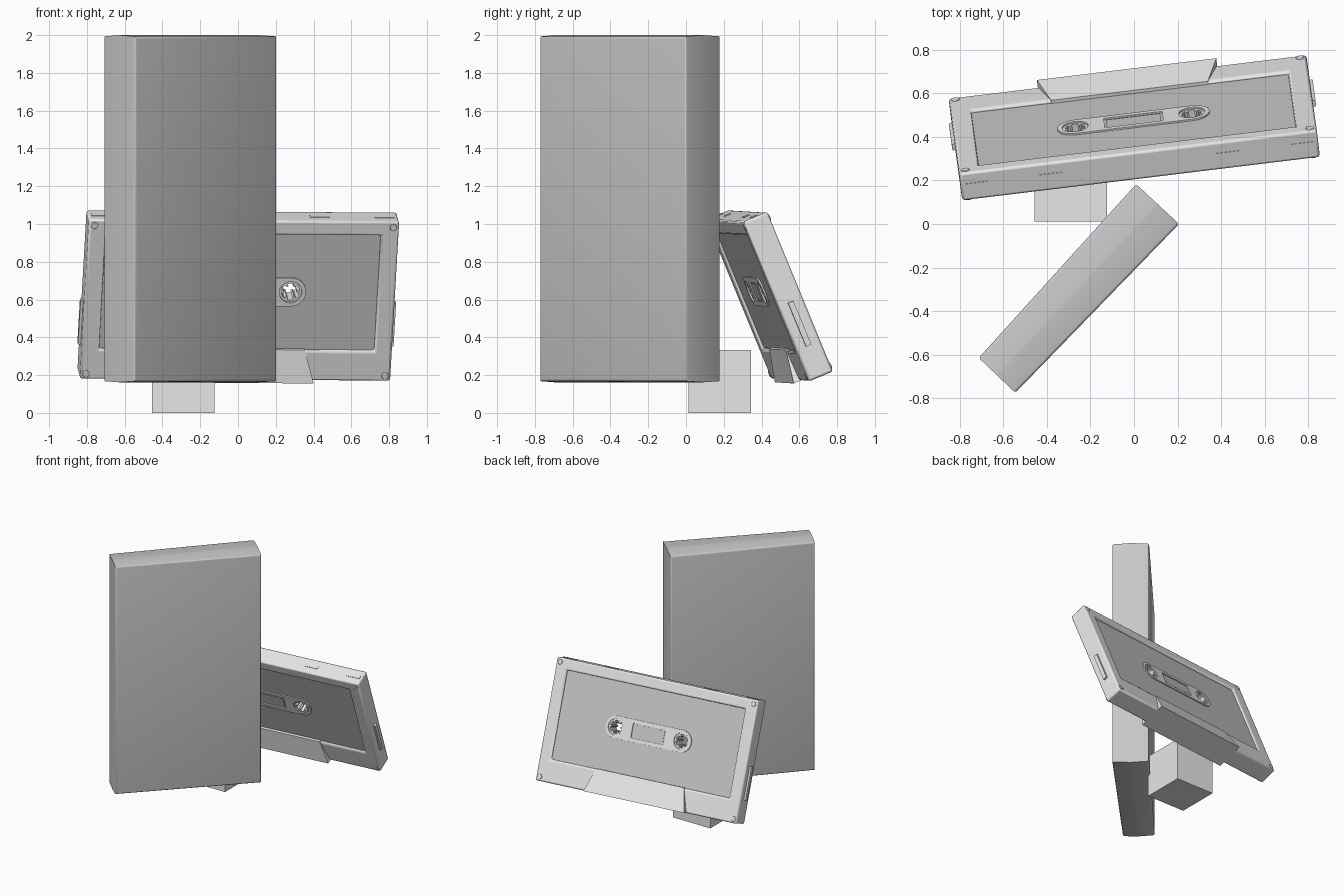
import bpy, bmesh, math
from mathutils import Matrix, Vector

if "Cube" in bpy.data.objects:
    bpy.data.objects.remove(bpy.data.objects["Cube"])


def material(name, g):
    m = bpy.data.materials.new(name)
    m.diffuse_color = (g, g, g, 1)
    m.use_nodes = True
    m.node_tree.nodes["Principled BSDF"].inputs["Base Color"].default_value = m.diffuse_color
    return m


LIGHT = material("light grey", 0.8)
MID = material("mid grey", 0.58)

# Leaning cassette frame: X = width, Y = height, Z = towards the front
u = Vector((0.9927, 0.1207, -0.007)).normalized()
f = u.cross(Vector((0.054, -0.38, 0.923))).normalized()
v = f.cross(u)
TAPE = Matrix((u, v, f)).transposed().to_4x4()
TAPE.translation = (0.0015, 0.442, 0.621)
W, H, T = 1.655, 0.915, 0.138        # cassette size
PV, PW, PH = 0.046, 1.467, 0.66      # label panel centre height and size
CORE = T - 0.032                     # thickness between the two labels
HUB = 0.27


def finish(name, bm, mat, frame=None, bevel=0):
    bmesh.ops.recalc_face_normals(bm, faces=bm.faces)
    me = bpy.data.meshes.new(name)
    bm.to_mesh(me)
    bm.free()
    me.materials.append(mat)
    ob = bpy.data.objects.new(name, me)
    bpy.context.collection.objects.link(ob)
    if frame:
        ob.matrix_world = frame
    if bevel:
        b = ob.modifiers.new("bevel", 'BEVEL')
        b.width, b.segments = bevel, 2
        b.limit_method, b.angle_limit = 'ANGLE', math.radians(50)
    bpy.ops.object.select_all(action='DESELECT')
    ob.select_set(True)
    bpy.context.view_layer.objects.active = ob
    bpy.ops.object.shade_smooth_by_angle(angle=math.radians(35))
    return ob


def box(name, centre, size, mat, frame=None, bevel=0):
    bm = bmesh.new()
    bmesh.ops.create_cube(bm, size=1, matrix=Matrix.Translation(centre) @ Matrix.Diagonal((*size, 1)))
    return finish(name, bm, mat, frame, bevel)


def rect(cy, w, h):
    return [(-w / 2, cy - h / 2), (w / 2, cy - h / 2), (w / 2, cy + h / 2), (-w / 2, cy + h / 2)]


def circle(cx, cy, r, n=32):
    return [(cx + r * math.cos(2 * math.pi * i / n), cy + r * math.sin(2 * math.pi * i / n)) for i in range(n)]


def plate(name, loops, depth, mat, bevel=0):
    """Extruded flat outline; loops after the first are holes."""
    cu = bpy.data.curves.new(name, 'CURVE')
    cu.dimensions, cu.fill_mode, cu.extrude = '2D', 'BOTH', depth / 2
    for pts in loops:
        s = cu.splines.new('POLY')
        s.points.add(len(pts) - 1)
        for p, q in zip(s.points, pts):
            p.co = (q[0], q[1], 0, 1)
        s.use_cyclic_u = True
    tmp = bpy.data.objects.new("outline", cu)
    bpy.context.collection.objects.link(tmp)
    dg = bpy.context.evaluated_depsgraph_get()
    me = bpy.data.meshes.new_from_object(tmp.evaluated_get(dg))
    bpy.data.objects.remove(tmp)
    bm = bmesh.new()
    bm.from_mesh(me)
    bpy.data.meshes.remove(me)
    for face in bm.faces:
        face.material_index = 0
    bmesh.ops.remove_doubles(bm, verts=bm.verts, dist=0.0002)
    return finish(name, bm, mat, TAPE, bevel)


# Cassette shell and recessed label core
plate("cassette_shell", [rect(0, W, H), rect(PV, PW, PH)], T, LIGHT, 0.012)
hub_holes = [circle(s * HUB, PV, 0.06) for s in (-1, 1)]
plate("label_panels", [rect(PV, PW + 0.002, PH + 0.002)] + hub_holes, CORE, MID)

# Stadium surround with hub holes and window opening
stadium = []
for s in (1, -1):
    for i in range(17):
        a = math.pi * (i / 16 - 0.5) + (0 if s > 0 else math.pi)
        stadium.append((s * HUB + 0.082 * math.cos(a), PV + 0.082 * math.sin(a)))
plate("hub_surround", [stadium, rect(PV, 0.27, 0.11)] + hub_holes, CORE + 0.016, LIGHT, 0.003)
box("window", (0, PV, 0), (0.25, 0.09, CORE + 0.006), MID, TAPE)

# Toothed hubs
for s, side in ((-1, "left"), (1, "right")):
    inner = []
    for k in range(6):
        for d, r in ((-8, 0.034), (8, 0.034), (10, 0.048), (20, 0.048), (30, 0.048), (40, 0.048), (50, 0.048)):
            a = math.radians(60 * k + d)
            inner.append((s * HUB + r * math.cos(a), PV + r * math.sin(a)))
    plate(side + "_hub", [circle(s * HUB, PV, 0.0605), inner], CORE, LIGHT)

# Wedge-shaped head housing on both faces
for s, side in ((1, "front"), (-1, "back")):
    bm = bmesh.new()
    y0, y1, z0 = PV - PH / 2 + 0.004, -H / 2, s * (T / 2 - 0.02)
    z1, z2 = s * T / 2, s * (T / 2 + 0.035)
    pts = [(x * sx, y, z) for x, y, z in
           ((0.362, y0, z0), (0.362, y0, z1), (0.415, y1, z2), (0.415, y1, z0)) for sx in (-1, 1)]
    vs = [bm.verts.new(p) for p in pts]
    L, R = vs[0::2], vs[1::2]
    bm.faces.new(L)
    bm.faces.new(R)
    for i in range(4):
        j = (i + 1) % 4
        bm.faces.new((L[i], L[j], R[j], R[i]))
    finish(side + "_head_housing", bm, LIGHT, TAPE)

# Corner screws, side ribs and top tabs
for sx, side in ((-1, "left"), (1, "right")):
    for sy, end in ((-1, "lower"), (1, "upper")):
        bm = bmesh.new()
        bmesh.ops.create_cone(bm, cap_ends=True, segments=24, radius1=0.019, radius2=0.019, depth=T + 0.01,
                              matrix=Matrix.Translation((sx * 0.797, sy * 0.425, 0)))
        finish(f"{end}_{side}_screw", bm, LIGHT, TAPE, 0.003)
    box(side + "_rib", (sx * W / 2, -0.155, 0), (0.028, 0.25, 0.03), LIGHT, TAPE)
    for x in (0.41, 0.755):
        box(side + "_top_tab", (sx * x, H / 2, 0), (0.105, 0.006, 0.03), LIGHT, TAPE)

# Upright case: two drafted halves meeting at a seam
a0, a1 = Vector((0.207, 0.0)), Vector((-0.545, -0.775))
b0, b1 = Vector((0.01, 0.183)), Vector((-0.713, -0.615))
m0, m1 = (a0 + b0) / 2, (a1 + b1) / 2
for name, p, q in (("case_front_half", a0, a1), ("case_back_half", b0, b1)):
    bm = bmesh.new()
    rings = []
    for s, t, zl, zh in ((p, q, 0.168, 1.993), (m0, m1, 0.162, 2.0)):
        rings.append([bm.verts.new((*c, z)) for c, z in ((s, zl), (t, zl), (t, zh), (s, zh))])
    o, m = rings
    bm.faces.new(o)
    bm.faces.new(m)
    for i in range(4):
        j = (i + 1) % 4
        bm.faces.new((o[i], o[j], m[j], m[i]))
    bmesh.ops.recalc_face_normals(bm, faces=bm.faces)
    bm.edges.ensure_lookup_table()
    outer = [e for e in bm.edges if all(w in o for w in e.verts)]
    bmesh.ops.bevel(bm, geom=outer, offset=0.013, segments=3, profile=0.5, affect='EDGES')
    finish(name, bm, MID)

# Cube block
box("cube_block", (-0.29, 0.178, 0.166), (0.332, 0.332, 0.332), LIGHT)
